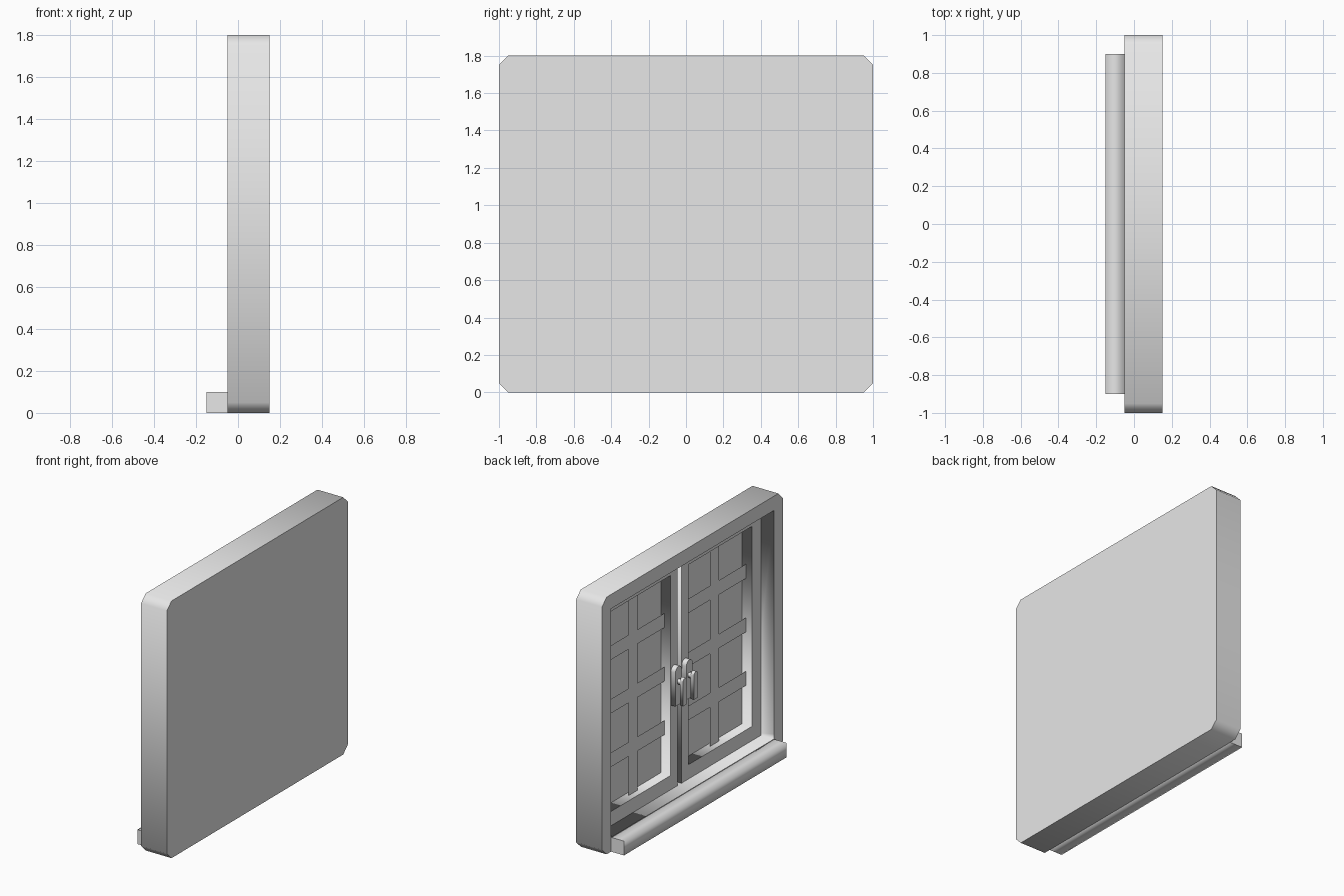
import bpy, bmesh
from math import cos, sin, pi
from mathutils import Matrix

cube = bpy.data.objects.get("Cube")
if cube:
    bpy.data.objects.remove(cube, do_unlink=True)

grey = bpy.data.materials.new("plain_grey")
grey.use_nodes = True
grey.diffuse_color = (0.8, 0.8, 0.8, 1)
for node in grey.node_tree.nodes:
    if node.type == 'BSDF_PRINCIPLED':
        node.inputs["Base Color"].default_value = (0.8, 0.8, 0.8, 1)

# Local profile axes (u, v, depth) map to world (y, z, x)
TO_WORLD = Matrix(((0, 0, 1, 0), (1, 0, 0, 0), (0, 1, 0, 0), (0, 0, 0, 1)))


def add_object(name, bm):
    mesh = bpy.data.meshes.new(name)
    bm.to_mesh(mesh)
    bm.free()
    mesh.materials.append(grey)
    ob = bpy.data.objects.new(name, mesh)
    bpy.context.collection.objects.link(ob)
    return ob


def soften(bm, axis):
    """Smooth everything except the rims of faces pointing along the axis."""
    bm.normal_update()
    for f in bm.faces:
        f.smooth = True
    for e in bm.edges:
        caps = [abs(f.normal[axis]) > 0.9 for f in e.link_faces]
        e.smooth = not any(caps) or all(caps)


def slab(name, loops, x0, x1, axis=0):
    """Extrude a flat outline, with optional holes, from x0 to x1."""
    curve = bpy.data.curves.new(name + "_profile", 'CURVE')
    curve.dimensions = '2D'
    curve.fill_mode = 'BOTH'
    curve.extrude = (x1 - x0) / 2
    for loop in loops:
        spline = curve.splines.new('POLY')
        spline.points.add(len(loop) - 1)
        for p, (u, v) in zip(spline.points, loop):
            p.co = (u, v, 0, 1)
        spline.use_cyclic_u = True
    temp = bpy.data.objects.new(name + "_profile", curve)
    bpy.context.collection.objects.link(temp)
    deps = bpy.context.evaluated_depsgraph_get()
    mesh = bpy.data.meshes.new_from_object(temp.evaluated_get(deps))
    bm = bmesh.new()
    bm.from_mesh(mesh)
    bpy.data.objects.remove(temp)
    bpy.data.curves.remove(curve)
    bpy.data.meshes.remove(mesh)
    bm.transform(Matrix.Translation(((x0 + x1) / 2, 0, 0)) @ TO_WORLD)
    bmesh.ops.remove_doubles(bm, verts=bm.verts, dist=1e-5)
    bmesh.ops.recalc_face_normals(bm, faces=bm.faces)
    soften(bm, axis)
    return add_object(name, bm)


def rect(y0, y1, z0, z1):
    return [(y0, z0), (y1, z0), (y1, z1), (y0, z1)]


def arch(y, half, z0, z1, steps=10):
    """Upright outline with a round top."""
    top = [(y + half * cos(pi * i / steps), z1 - half + half * sin(pi * i / steps))
           for i in range(steps + 1)]
    return [(y - half, z0), (y + half, z0)] + top


# Outer frame: chamfered block with a recess cut into its face
c = 0.05
outline = [(-1 + c, 0), (1 - c, 0), (1, c), (1, 1.8 - c),
           (1 - c, 1.8), (c - 1, 1.8), (-1, 1.8 - c), (-1, c)]
frame = slab("outer_frame", [outline], -0.05, 0.15)
cutter = slab("recess_cutter", [rect(-0.9, 0.9, 0.1, 1.7)], -0.2, 0.125)
cutter.hide_render = True
cut = frame.modifiers.new("recess", 'BOOLEAN')
cut.operation = 'DIFFERENCE'
cut.solver = 'EXACT'
cut.object = cutter
deps = bpy.context.evaluated_depsgraph_get()
bm = bmesh.new()
bm.from_mesh(bpy.data.meshes.new_from_object(frame.evaluated_get(deps)))
frame.modifiers.clear()
bpy.data.objects.remove(cutter)
soften(bm, 0)
bm.to_mesh(frame.data)
bm.free()

# Sill
slab("sill", [rect(-0.9, 0.9, 0, 0.1)], -0.15, -0.05, axis=1)


def glazing_bars(name, side):
    """Flat lattice: every grid cell that is not a pane."""
    ys = [0.1, 0.4, 0.5, 0.8]
    zs = [0.2]
    for i in range(4):
        zs.append(zs[-1] + 0.275)
        if i < 3:
            zs.append(zs[-1] + 0.1)
    bm = bmesh.new()
    grid = [[bm.verts.new((0.095, side * y, z)) for z in zs] for y in ys]
    for i in range(len(ys) - 1):
        for j in range(len(zs) - 1):
            if i == 1 or j % 2:
                quad = [grid[i][j], grid[i][j + 1], grid[i + 1][j + 1], grid[i + 1][j]]
                bm.faces.new(quad)
    bm.normal_update()
    bmesh.ops.reverse_faces(bm, faces=[f for f in bm.faces if f.normal.x > 0])
    add_object(name, bm)


# Two sashes, each with glazing bars and a handle
for label, s in (("left", 1), ("right", -1)):
    slab(label + "_sash", [rect(s * 0.02, s * 0.9, 0.1, 1.7),
                           rect(s * 0.1, s * 0.8, 0.2, 1.6)], 0.05, 0.125)
    glazing_bars(label + "_glazing_bars", s)
    y = s * 0.06
    slab(label + "_handle_plate", [arch(y, 0.035, 0.69, 0.96)], 0.015, 0.05)
    slab(label + "_handle_pin", [rect(y - 0.015, y + 0.015, 0.84, 0.87)], -0.01, 0.015)
    slab(label + "_handle_lever", [arch(y, 0.022, 0.7, 0.89)], -0.035, -0.01)
